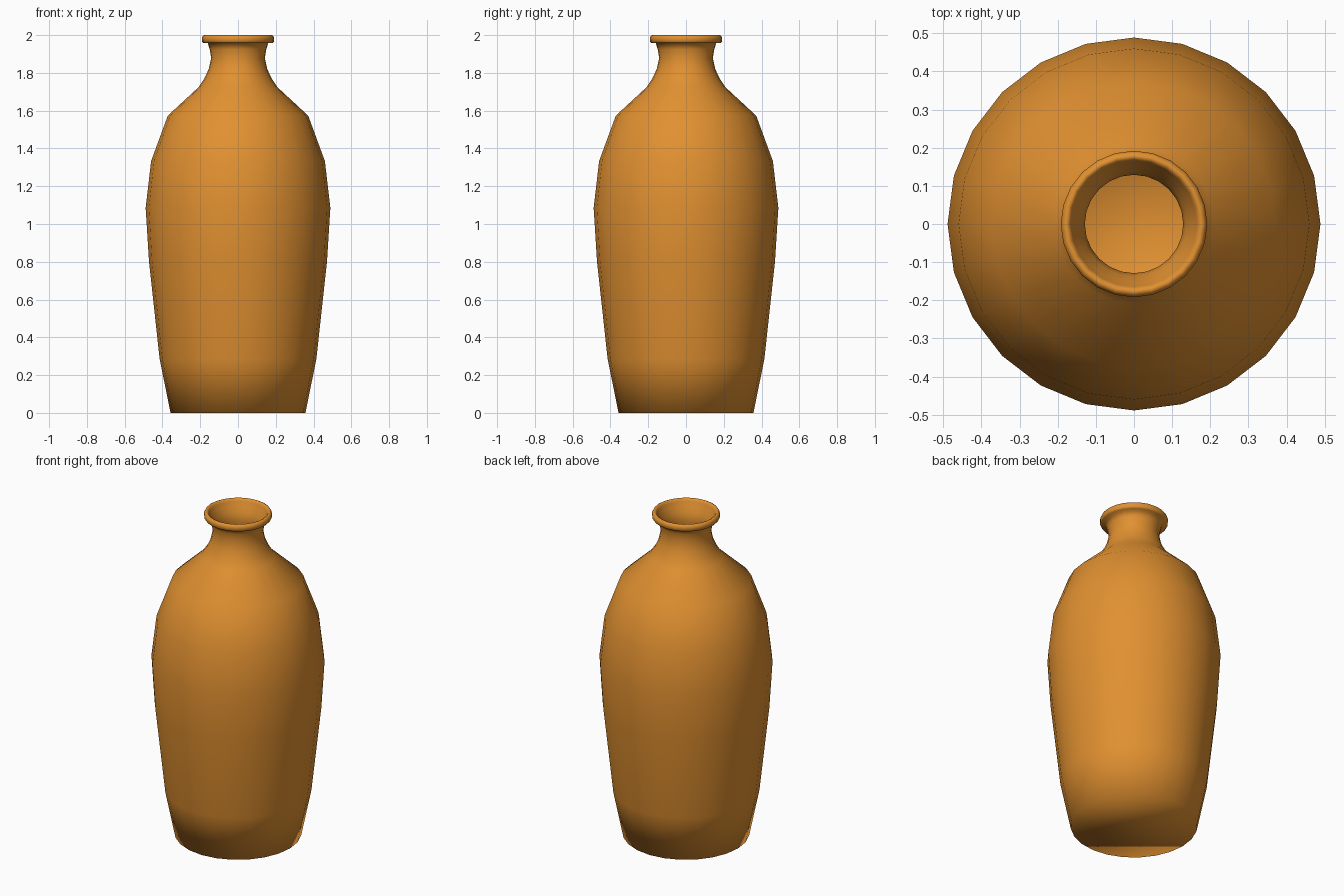
import bpy, bmesh, math

if "Cube" in bpy.data.objects:
    bpy.data.objects.remove(bpy.data.objects["Cube"])

SIDES = 24

# Glazed clay colour
clay = bpy.data.materials.new("orange_clay")
clay.diffuse_color = (0.75, 0.28, 0.03, 1.0)
clay.use_nodes = True
clay.node_tree.nodes["Principled BSDF"].inputs["Base Color"].default_value = clay.diffuse_color

# Outer wall from foot to neck (radius, height)
outer = [(0.357, 0.0), (0.415, 0.286), (0.471, 0.80), (0.489, 1.085),
         (0.46, 1.333), (0.372, 1.573), (0.208, 1.725), (0.178, 1.77),
         (0.155, 1.82), (0.142, 1.88), (0.15, 1.925), (0.16, 1.958)]
# Rolled lip, over the top and into the mouth
lip = [(0.184, 1.958), (0.191, 1.967), (0.192, 1.985), (0.186, 1.996),
       (0.178, 2.0), (0.170, 1.996), (0.165, 1.985), (0.155, 1.958)]
# Inner wall from neck down to the floor
inner = [(0.138, 1.925), (0.129, 1.88), (0.142, 1.815), (0.192, 1.705),
         (0.35, 1.555), (0.433, 1.325), (0.461, 1.083), (0.443, 0.80),
         (0.388, 0.29), (0.335, 0.03)]


def lathe(name, profile):
    """Revolve a profile about z and close both ends with flat discs."""
    bm = bmesh.new()
    rings = []
    for r, z in profile:
        rings.append([bm.verts.new((r * math.cos(a), r * math.sin(a), z))
                      for a in (2 * math.pi * i / SIDES for i in range(SIDES))])
    for low, high in zip(rings, rings[1:]):
        for i in range(SIDES):
            j = (i + 1) % SIDES
            bm.faces.new((low[i], low[j], high[j], high[i]))
    bm.faces.new(rings[0][::-1])
    bm.faces.new(rings[-1])
    for f in bm.faces:
        f.smooth = True
    mesh = bpy.data.meshes.new(name)
    bm.to_mesh(mesh)
    bm.free()
    mesh.materials.append(clay)
    obj = bpy.data.objects.new(name, mesh)
    bpy.context.collection.objects.link(obj)
    return obj


# Whole vase: outside, lip and hollow inside in one turned piece
lathe("vase", outer + lip + inner)
